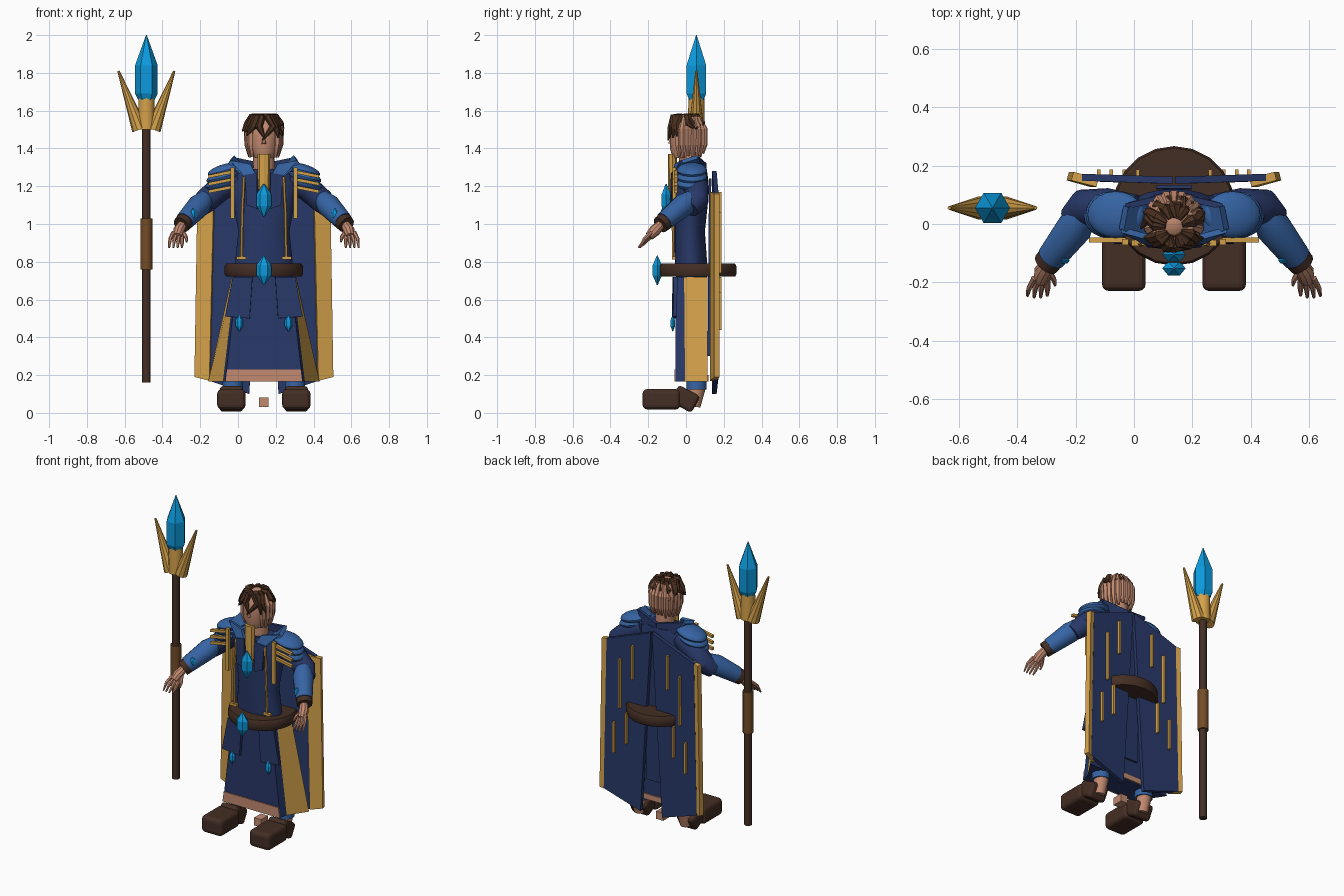
import bpy, bmesh, math, random
from mathutils import Vector, Matrix

if "Cube" in bpy.data.objects:
    bpy.data.objects.remove(bpy.data.objects["Cube"], do_unlink=True)
random.seed(4)
CX = 0.137  # body centre line
rounded = []


def material(name, rgb):
    m = bpy.data.materials.new(name)
    lin = [(c / 255 / 12.92) if c < 11 else ((c / 255 + 0.055) / 1.055) ** 2.4 for c in rgb]
    m.use_nodes = True
    m.diffuse_color = (*lin, 1)
    m.node_tree.nodes["Principled BSDF"].inputs["Base Color"].default_value = (*lin, 1)
    return m


NAVY = material("navy cloth", (40, 56, 104))
BLUE = material("blue cloth", (54, 100, 164))
GOLD = material("gold trim", (212, 161, 74))
LEATHER = material("dark leather", (68, 46, 36))
GRIP = material("grip leather", (116, 76, 40))
SKIN = material("skin", (194, 138, 112))
GEM = material("crystal blue", (12, 155, 222))
HAIR = material("hair brown", (74, 48, 32))


def finish(name, bm, *mats):
    bmesh.ops.recalc_face_normals(bm, faces=bm.faces)
    me = bpy.data.meshes.new(name)
    bm.to_mesh(me)
    bm.free()
    for m in mats:
        me.materials.append(m)
    ob = bpy.data.objects.new(name, me)
    bpy.context.collection.objects.link(ob)
    return ob


def skin_rings(bm, rings):
    rows = [[bm.verts.new(p) for p in r] for r in rings]
    n = len(rows[0])
    for a, b in zip(rows, rows[1:]):
        for i in range(n):
            bm.faces.new((a[i], a[(i + 1) % n], b[(i + 1) % n], b[i]))
    bm.faces.new(rows[0])
    bm.faces.new(rows[-1])


def loft(name, rings, mat, sides=16):
    """Stack of horizontal ellipses: x, y, z, rx, ry."""
    bm = bmesh.new()
    ang = [2 * math.pi * i / sides for i in range(sides)]
    skin_rings(bm, [[(x + rx * math.cos(a), y + ry * math.sin(a), z) for a in ang]
                    for x, y, z, rx, ry in rings])
    ob = finish(name, bm, mat)
    if sides > 8:
        rounded.append(ob)


def tube(name, path, radii, mat, sides=10):
    """Round sweep along a path with a radius at each point."""
    pts = [Vector(p) for p in path]
    bm = bmesh.new()
    rings = []
    for i, p in enumerate(pts):
        d = pts[min(i + 1, len(pts) - 1)] - pts[max(i - 1, 0)]
        ref = Vector((0, 1, 0)) if abs(d.normalized().y) < 0.9 else Vector((1, 0, 0))
        u = d.cross(ref).normalized()
        v = d.cross(u).normalized()
        rings.append([p + radii[i] * (u * math.cos(t) + v * math.sin(t))
                      for t in (2 * math.pi * k / sides for k in range(sides))])
    skin_rings(bm, rings)
    ob = finish(name, bm, mat)
    if sides > 8:
        rounded.append(ob)


def box(name, c, size, mat, bevel=0, tilt=0):
    bm = bmesh.new()
    mtx = Matrix.Translation(c) @ Matrix.Rotation(tilt, 4, 'X') @ Matrix.Diagonal((*size, 1))
    bmesh.ops.create_cube(bm, size=1, matrix=mtx)
    if bevel:
        bmesh.ops.bevel(bm, geom=bm.edges[:], offset=bevel, segments=3, profile=0.5, affect='EDGES')
    finish(name, bm, mat)


def ball(name, c, r, mat, tilt=0):
    bm = bmesh.new()
    mtx = Matrix.Translation(c) @ Matrix.Rotation(tilt, 4, 'Y') @ Matrix.Diagonal((*r, 1))
    bmesh.ops.create_uvsphere(bm, u_segments=20, v_segments=12, radius=1, matrix=mtx)
    rounded.append(finish(name, bm, mat))


def sheet(name, pts, thick, mat):
    """Flat panel with an even thickness."""
    bm = bmesh.new()
    bm.faces.new([bm.verts.new(p) for p in pts])
    mod = finish(name, bm, mat).modifiers.new("thickness", 'SOLIDIFY')
    mod.thickness, mod.offset = thick, 0


def gem(name, x, y, z, r, h):
    loft(name, [(x, y, z - h, r * .08, r * .08), (x, y, z - h * .35, r, r * .7),
                (x, y, z + h * .35, r, r * .7), (x, y, z + h, r * .08, r * .08)], GEM, 6)


# Staff with crystal head
SX, SY = -0.485, 0.055
tube("staff_shaft", [(SX, SY, 0.16), (SX, SY, 1.52)], [.023] * 2, LEATHER, 12)
tube("staff_grip", [(SX, SY, 0.76), (SX, SY, 1.03)], [.032] * 2, GRIP, 12)
tube("staff_socket", [(SX, SY, 1.5), (SX, SY, 1.68)], [.045, .042], GOLD, 12)
for s in (-1, 1):
    tube("staff_prong", [(SX + s * .035, SY, 1.5), (SX + s * .148, SY, 1.81)], [.042, .006], GOLD, 10)
loft("staff_crystal", [(SX, SY, 1.66, .045, .045), (SX, SY, 1.69, .06, .06),
                       (SX, SY, 1.84, .06, .06), (SX, SY, 2.0, .002, .002)], GEM, 6)

# Torso and belt
loft("torso", [(CX, .03, .68, .155, .08), (CX, .025, .82, .15, .085), (CX, .02, .96, .135, .08),
               (CX, .025, 1.1, .16, .09), (CX, .03, 1.22, .18, .09), (CX, .03, 1.29, .13, .08)], NAVY, 24)
loft("neck", [(CX, .02, 1.25, .06, .06), (CX, .02, 1.4, .055, .055)], SKIN)
loft("belt", [(CX, .062, .722, .2, .198), (CX, .062, .735, .208, .205),
              (CX, .062, .775, .208, .205), (CX, .062, .79, .2, .198)], LEATHER, 20)
gem("belt_gem", CX, -.152, .755, .04, .077)
gem("chest_gem", CX, -.105, 1.125, .04, .088)

# Skirt: navy front and back, flared gold sides
bm = bmesh.new()
skin_rings(bm, [[(CX + x, y, z) for x, y in ((-f, -.055), (f, -.055), (f + .012, m), (b, .113),
                                             (-b, .113), (-f - .012, m))]
                for z, f, m, b in ((.165, .205, -.005, .295), (.72, .14, -.01, .17))])
skirt = finish("skirt", bm, NAVY, GOLD)
for p in skirt.data.polygons:
    p.material_index = int(abs(p.normal.x) > 0.5 and p.center.y > 0)
sheet("skirt_hem", [(CX - .205, -.058, .165), (CX + .205, -.058, .165),
                    (CX + .197, -.058, .23), (CX - .197, -.058, .23)], .008, SKIN)
sheet("skirt_back_hem", [(CX - .2, .116, .165), (CX + .2, .116, .165),
                         (CX + .2, .116, .2), (CX - .2, .116, .2)], .008, SKIN)

# Gold chest strip, head and long strands behind it
loft("chest_strip", [(CX, -.07, 1.1, .018, .015), (CX, -.072, 1.2, .032, .023),
                     (CX, -.072, 1.37, .034, .024)], GOLD, 8)
ball("head", (CX, .005, 1.465), (.082, .088, .118), SKIN)
loft("jaw", [(CX, -.01, 1.35, .05, .06), (CX, 0, 1.4, .078, .085), (CX, .005, 1.47, .08, .088)], SKIN)
tube("nose", [(CX, -.074, 1.465), (CX, -.084, 1.425)], [.006, .012], SKIN, 6)
for i in range(15):
    a = math.radians(-35 + 250 * i / 14)
    c, s_ = math.cos(a), math.sin(a)
    low = 1.35 + random.uniform(0, .03)
    tube("back_strand", [(CX + .06 * c, .01 + .06 * s_, 1.565), (CX + .087 * c, .01 + .088 * s_, 1.5),
                         (CX + .085 * c, .01 + .088 * s_, 1.42), (CX + .075 * c, .01 + .08 * s_, low)],
         [.012, .02, .018, .008], SKIN, 6)

# Loose hair locks that sweep off the crown and flick outwards
for i in range(15):
    a = 2 * math.pi * i / 15 + random.uniform(-.2, .2)
    b, e = a + random.uniform(-.3, .3), a + random.uniform(-.5, .5)
    front = max(0, -math.sin(a))
    tube("hair_lock", [(CX + .03 * math.cos(a), -.01 + .03 * math.sin(a), 1.578),
                       (CX + .062 * math.cos(a), -.005 + .062 * math.sin(a), 1.568),
                       (CX + .09 * math.cos(b), .083 * math.sin(b), 1.528 - .015 * front),
                       (CX + .115 * math.cos(e), .095 * math.sin(e),
                        1.5 - .045 * front + random.uniform(-.015, .015))],
         [.008, .02, .02, .004], HAIR, 6)
box("ground_peg", (CX, .04, .056), (.05, .07, .05), SKIN)

for s, side in ((-1, "right"), (1, "left")):
    def P(dx, y, z):
        return (CX + s * dx, y, z)

    # Leg and boot
    tube(side + "_leg", [P(.13, .045, .4), P(.16, .055, .15)], [.045, .045], NAVY, 14)
    tube(side + "_trouser_cuff", [P(.165, .055, .125), P(.165, .055, .165)], [.054] * 2, BLUE, 14)
    tube(side + "_ankle", [P(.165, .06, .14), P(.165, .04, .035)], [.046, .036], SKIN, 12)
    box(side + "_boot", P(.172, -.13, .072), (.15, .2, .108), LEATHER, .025)
    box(side + "_boot_heel", P(.172, -.005, .074), (.125, .13, .1), LEATHER, .02, -.5)

    # Arm with cuff, gem and fingers
    tube(side + "_upper_arm", [P(.13, .04, 1.24), P(.23, .055, 1.19), P(.31, .055, 1.12), P(.345, .02, 1.08)],
         [.06, .068, .064, .05], NAVY, 16)
    tube(side + "_forearm", [P(.31, .03, 1.135), P(.34, -.012, 1.1), P(.42, -.115, 1.015)],
         [.045, .062, .05], BLUE, 16)
    tube(side + "_cuff", [P(.412, -.105, 1.02), P(.438, -.137, .995)], [.048, .046], LEATHER, 14)
    gem(side + "_arm_gem", CX + s * .375, -.125, 1.05, .018, .034)
    tube(side + "_palm", [P(.43, -.13, 1.0), P(.45, -.165, .965), P(.458, -.195, .935)],
         [.024, .031, .024], SKIN, 10)
    for k in range(4):
        o = (k - 1.5) * .015
        tube(side + "_finger", [P(.456 + o, -.185, .945 + o * .5), P(.465 + o * 1.4, -.22, .91 + o * .5),
                                P(.468 + o * 1.5, -.255 + abs(o) * .4, .875)], [.011, .01, .005], SKIN, 6)
    tube(side + "_thumb", [P(.435, -.155, .965), P(.412, -.19, .93), P(.408, -.21, .905)],
         [.013, .01, .005], SKIN, 6)

    # Layered shoulder guard with gold bands
    for k in range(3):
        ball(side + "_shoulder_plate", P(.2 + .014 * k, .032, 1.285 - .036 * k),
             (.1 - .008 * k, .08, .034), BLUE, s * .25)
        sheet(side + "_shoulder_band", [P(.165, -.055, 1.285 - .04 * k), P(.292, -.055, 1.26 - .04 * k),
                                        P(.292, -.055, 1.243 - .04 * k), P(.165, -.055, 1.268 - .04 * k)],
              .018, GOLD)

    # Flared collar, lapels and chest trims
    sheet(side + "_collar_side", [P(.1, -.06, 1.26), P(.18, -.02, 1.33), P(.165, .06, 1.355),
                                  P(.09, .07, 1.27)], .025, BLUE)
    sheet(side + "_collar_front", [P(.035, -.07, 1.25), P(.1, -.06, 1.25), P(.18, -.02, 1.335),
                                   P(.07, -.05, 1.315)], .02, BLUE)
    sheet(side + "_collar_back", [P(0, .1, 1.25), P(.1, .08, 1.25), P(.165, .06, 1.355),
                                  P(0, .1, 1.32)], .02, NAVY)
    sheet(side + "_lapel", [P(.035, -.075, 1.08), P(.09, -.07, 1.1), P(.1, -.06, 1.26),
                            P(.035, -.07, 1.27)], .02, NAVY)
    box(side + "_shoulder_trim", P(.167, -.062, 1.165), (.022, .02, .27), GOLD)
    tube(side + "_chest_trim", [P(.105, -.066, 1.25), P(.115, -.07, 1.05), P(.118, -.066, .82)],
         [.008] * 3, GOLD, 6)
    box(side + "_trim_foot", P(.12, -.065, .82), (.05, .02, .016), GOLD)

    # Hip flap with hanging gem
    sheet(side + "_hip_flap", [P(.06, -.062, .72), P(.165, -.055, .72), P(.205, -.058, .51),
                               P(.075, -.064, .5)], .02, NAVY)
    gem(side + "_flap_gem", CX + s * .13, -.07, .475, .02, .044)

    # Cape half, angled gold border and embroidery bars
    sheet(side + "_cape", [P(.004, .15, 1.28), P(.315, .16, 1.165), P(.335, .16, .185),
                           P(.078, .15, .1)], .024, NAVY)
    sheet(side + "_cape_border", [P(.262, .142, 1.17), P(.348, .164, 1.16), P(.364, .164, .19),
                                  P(.285, .142, .17)], .03, GOLD)
    for dx, z, h in ((.125, 1.06, .22), (.17, .62, .2), (.215, .9, .32), (.257, .54, .2)):
        box(side + "_cape_bar", P(dx, .177, z), (.012, .02, h), GOLD)
sheet("cape_underlay", [(CX - .06, .128, 1.24), (CX + .06, .128, 1.24),
                        (CX + .06, .12, .3), (CX - .06, .12, .3)], .012, NAVY)

# Smooth the round parts and keep hard edges
for ob in rounded:
    ob.select_set(True)
bpy.context.view_layer.objects.active = rounded[0]
bpy.ops.object.shade_smooth_by_angle(angle=math.radians(32))
